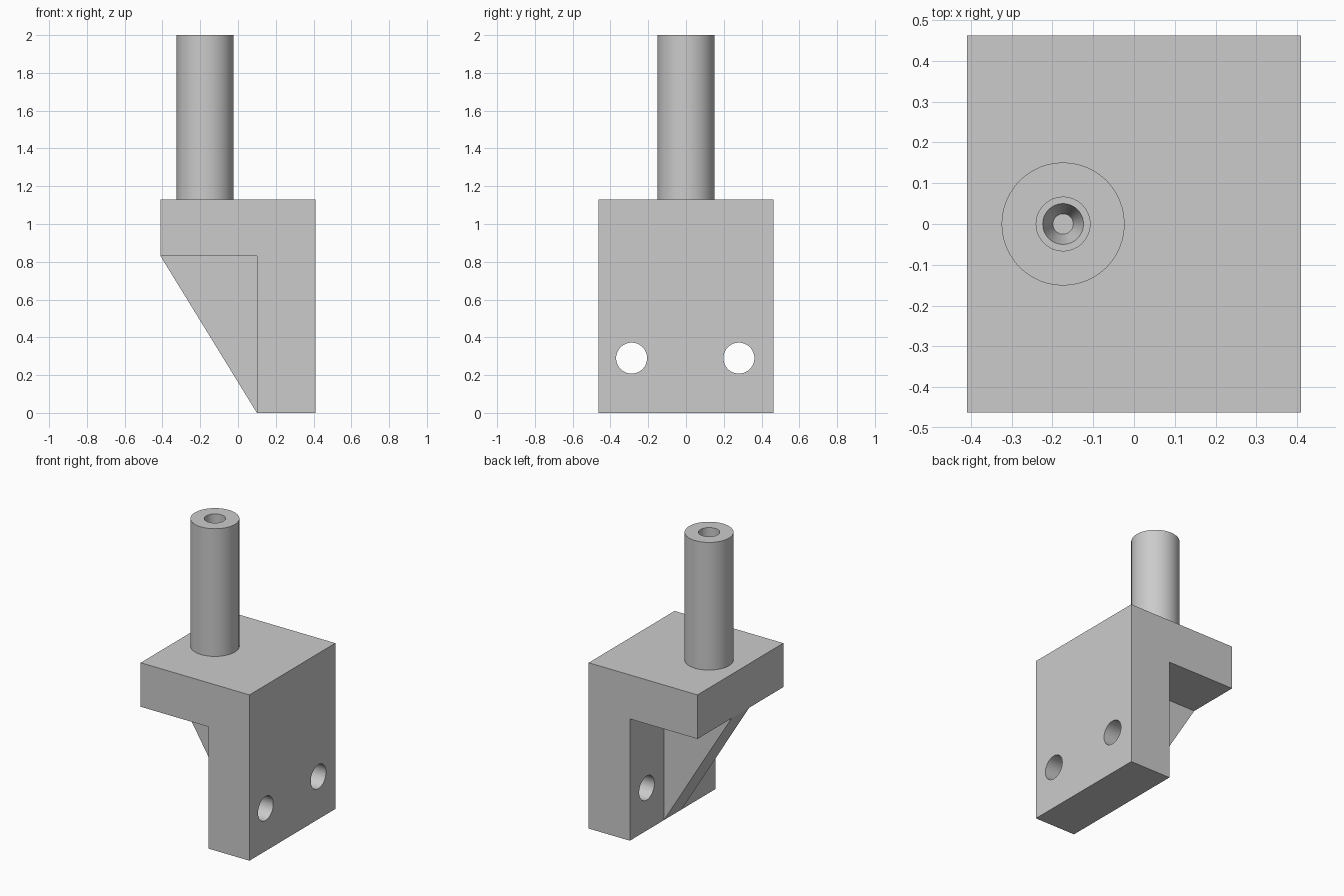
import bpy, bmesh, math
from mathutils import Matrix, Vector

cube = bpy.data.objects.get("Cube")
if cube:
    bpy.data.objects.remove(cube, do_unlink=True)

grey = bpy.data.materials.new("plain grey")
grey.use_nodes = True
grey.diffuse_color = (0.6, 0.6, 0.6, 1)
grey.node_tree.nodes["Principled BSDF"].inputs["Base Color"].default_value = (0.6, 0.6, 0.6, 1)


def finish(name, bm):
    bmesh.ops.recalc_face_normals(bm, faces=bm.faces)
    mesh = bpy.data.meshes.new(name)
    bm.to_mesh(mesh)
    bm.free()
    mesh.materials.append(grey)
    obj = bpy.data.objects.new(name, mesh)
    bpy.context.collection.objects.link(obj)
    return obj


def extrude_y(name, profile, y0, y1):
    """Solid from an x-z profile stretched along y."""
    bm = bmesh.new()
    face = bm.faces.new([bm.verts.new((x, y0, z)) for x, z in profile])
    new = bmesh.ops.extrude_face_region(bm, geom=[face])["geom"]
    moved = [v for v in new if isinstance(v, bmesh.types.BMVert)]
    bmesh.ops.translate(bm, verts=moved, vec=(0, y1 - y0, 0))
    return finish(name, bm)


def smooth(obj):
    bpy.ops.object.select_all(action="DESELECT")
    obj.select_set(True)
    bpy.context.view_layer.objects.active = obj
    bpy.ops.object.shade_smooth_by_angle(angle=math.radians(30))


LEFT, RIGHT, HALF = 0.41, -0.41, 0.462
INNER, SHELF, TOP = 0.10, 0.83, 1.13

# L-shaped bracket: mounting plate and overhanging shelf
bracket = extrude_y("bracket", [(INNER, 0), (LEFT, 0), (LEFT, TOP), (RIGHT, TOP),
                                (RIGHT, SHELF), (INNER, SHELF)], -HALF, HALF)

# Two screw holes through the plate
bm = bmesh.new()
for y in (-0.288, 0.28):
    place = Matrix.Translation((0.25, y, 0.29)) @ Matrix.Rotation(math.pi / 2, 4, "Y")
    bmesh.ops.create_cone(bm, cap_ends=True, segments=48, radius1=0.082,
                          radius2=0.082, depth=0.6, matrix=place)
cutter = finish("hole_cutter", bm)
cutter.hide_render = True
cutter.hide_viewport = True
cut = bracket.modifiers.new("screw holes", "BOOLEAN")
cut.object = cutter
cut.solver = "EXACT"
bpy.context.view_layer.objects.active = bracket
bpy.ops.object.modifier_apply(modifier=cut.name)
bpy.data.objects.remove(cutter, do_unlink=True)
smooth(bracket)

# Triangular rib under the shelf
extrude_y("support_rib", [(INNER, 0), (INNER, SHELF), (RIGHT, SHELF)], -0.095, 0.095)

# Round post with a stepped blind bore ending in a drill cone
bm = bmesh.new()
profile = [(0, TOP), (0.151, TOP), (0.151, 2), (0.066, 2), (0.066, 1.6),
           (0.05, 1.6), (0.025, 1.52), (0, 1.52)]
verts = [bm.verts.new((r, 0, z)) for r, z in profile]
edges = [bm.edges.new(pair) for pair in zip(verts, verts[1:])]
bmesh.ops.spin(bm, geom=verts + edges, cent=(0, 0, 0), axis=(0, 0, 1),
               angle=math.tau, steps=48, use_merge=True)
bmesh.ops.remove_doubles(bm, verts=bm.verts, dist=1e-4)
bmesh.ops.translate(bm, verts=bm.verts, vec=Vector((-0.174, 0, 0)))
smooth(finish("post", bm))
